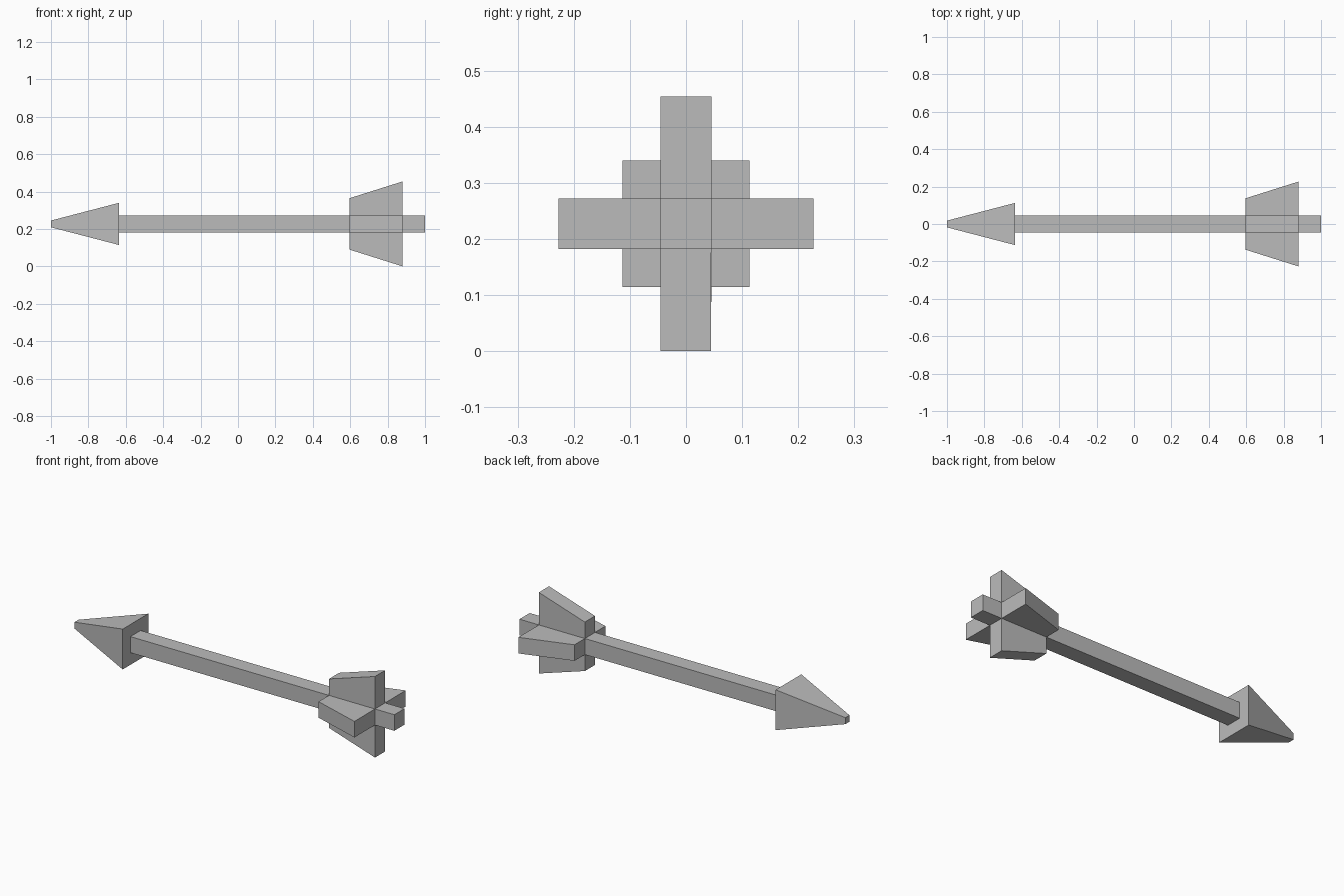
import bpy
import bmesh
from math import pi
from mathutils import Matrix, Vector

AXIS_Z = 0.227      # height of the arrow's centre line
SHAFT = 0.045       # half thickness of shaft and fins
HEAD_BACK = -0.635

if "Cube" in bpy.data.objects:
    bpy.data.objects.remove(bpy.data.objects["Cube"], do_unlink=True)

grey = bpy.data.materials.new("plain grey")
grey.use_nodes = True
colour = (0.5, 0.5, 0.5, 1)
grey.diffuse_color = colour
grey.node_tree.nodes["Principled BSDF"].inputs["Base Color"].default_value = colour


def tapered_box(name, x0, x1, rect0, rect1, turn=0):
    """Box along x; each rect is (half width, bottom, top) about the centre line."""
    bm = bmesh.new()
    rings = []
    for x, (w, low, high) in ((x0, rect0), (x1, rect1)):
        corners = ((-w, low), (w, low), (w, high), (-w, high))
        rings.append([bm.verts.new((x, y, z)) for y, z in corners])
    start, end = rings
    bm.faces.new(start)
    bm.faces.new(end)
    for i in range(4):
        j = (i + 1) % 4
        bm.faces.new((start[i], start[j], end[j], end[i]))
    bmesh.ops.recalc_face_normals(bm, faces=bm.faces)
    bm.transform(Matrix.Rotation(turn, 4, "X"))
    mesh = bpy.data.meshes.new(name)
    bm.to_mesh(mesh)
    bm.free()
    mesh.materials.append(grey)
    obj = bpy.data.objects.new(name, mesh)
    obj.location = Vector((0, 0, AXIS_Z))
    bpy.context.collection.objects.link(obj)
    return obj


def square(half):
    return (half, -half, half)


# Shaft and blunt-tipped pyramid head
tapered_box("shaft", HEAD_BACK, 1.0, square(SHAFT), square(SHAFT))
tapered_box("arrow_head", -1.0, HEAD_BACK, square(0.018), square(0.113))

# Four flared fins around the tail
for i, side in enumerate(("top", "front", "bottom", "back")):
    tapered_box("fin_" + side, 0.595, 0.88,
                (SHAFT, SHAFT, 0.137), (SHAFT, SHAFT, AXIS_Z), i * pi / 2)
